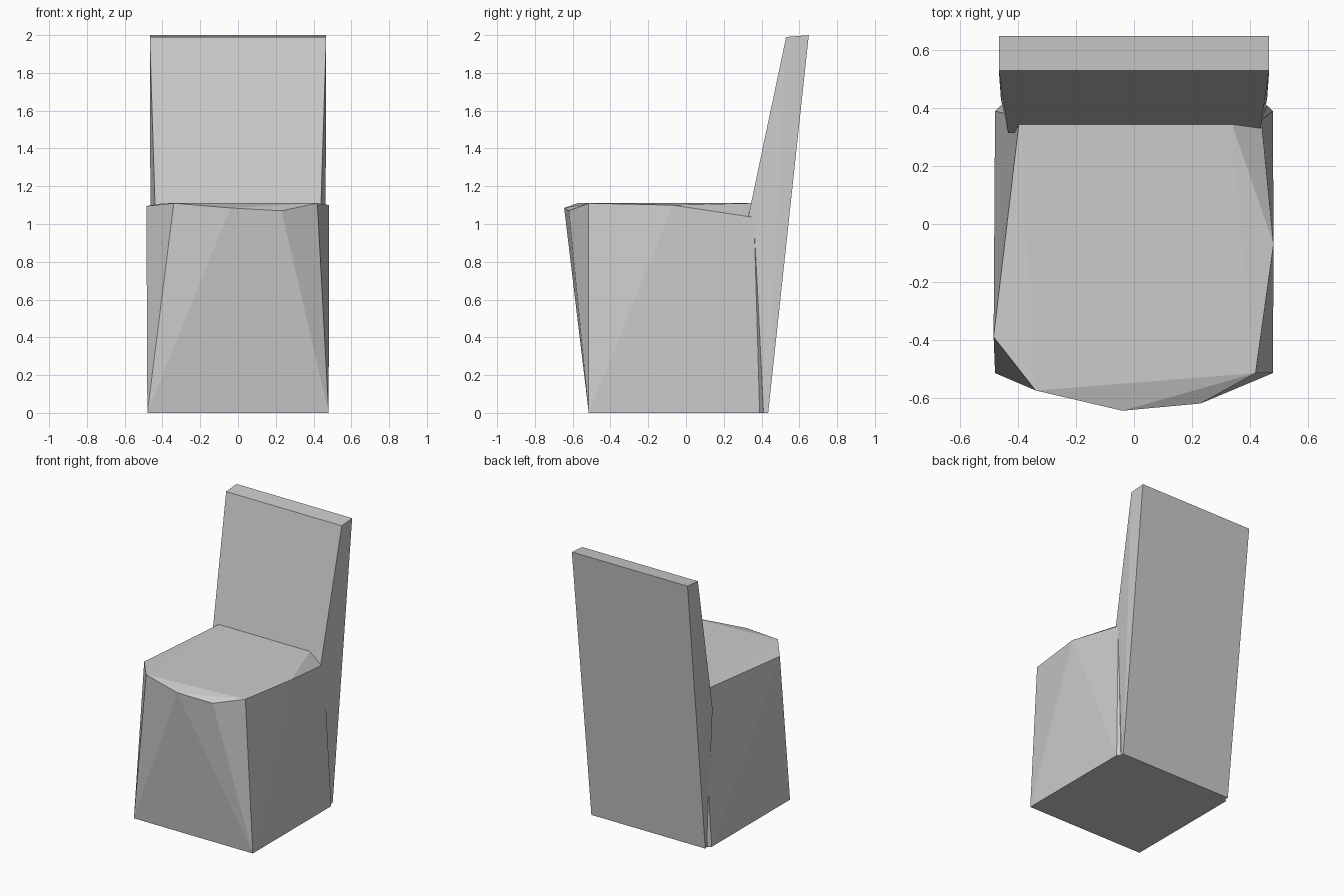
import bpy
import bmesh

cube = bpy.data.objects.get("Cube")
if cube:
    bpy.data.objects.remove(cube, do_unlink=True)

grey = bpy.data.materials.new("light grey")
grey.use_nodes = True
colour = (0.6, 0.6, 0.6, 1)
grey.diffuse_color = colour
grey.node_tree.nodes["Principled BSDF"].inputs["Base Color"].default_value = colour


def faceted_block(name, points):
    """Wrap a flat-shaded convex solid around the corner points."""
    bm = bmesh.new()
    for p in points:
        bm.verts.new(p)
    result = bmesh.ops.convex_hull(bm, input=bm.verts)
    spare = {g for g in result["geom_interior"] + result["geom_unused"]
             if isinstance(g, bmesh.types.BMVert)}
    bmesh.ops.delete(bm, geom=list(spare), context="VERTS")
    bmesh.ops.dissolve_limit(bm, angle_limit=0.005, verts=bm.verts, edges=bm.edges)
    bmesh.ops.recalc_face_normals(bm, faces=bm.faces)
    mesh = bpy.data.meshes.new(name)
    bm.to_mesh(mesh)
    bm.free()
    mesh.materials.append(grey)
    obj = bpy.data.objects.new(name, mesh)
    bpy.context.collection.objects.link(obj)
    return obj


def mirrored(points):
    return [(s * x, y, z) for x, y, z in points for s in (-1, 1)]


# Solid seat block: square foot, irregular bevelled rim
foot = mirrored([(0.48, -0.515, 0), (0.48, 0.39, 0), (0.46, 0.41, 0)])
rim = [
    (-0.485, -0.39, 1.095), (-0.34, -0.575, 1.11), (-0.04, -0.645, 1.085),
    (0.23, -0.62, 1.07), (0.42, -0.515, 1.11), (0.482, -0.07, 1.10),
    (0.44, 0.36, 1.035), (0.33, 0.37, 1.11), (-0.395, 0.37, 1.11),
]
faceted_block("seat_block", foot + rim)

# Leaning backrest slab, thickest at seat height and tapering to the floor
faceted_block("backrest", mirrored([
    (0.467, 0.53, 1.99), (0.467, 0.65, 2.0),
    (0.46, 0.435, 0), (0.455, 0.405, 0),
    (0.435, 0.315, 0.97),
]))
